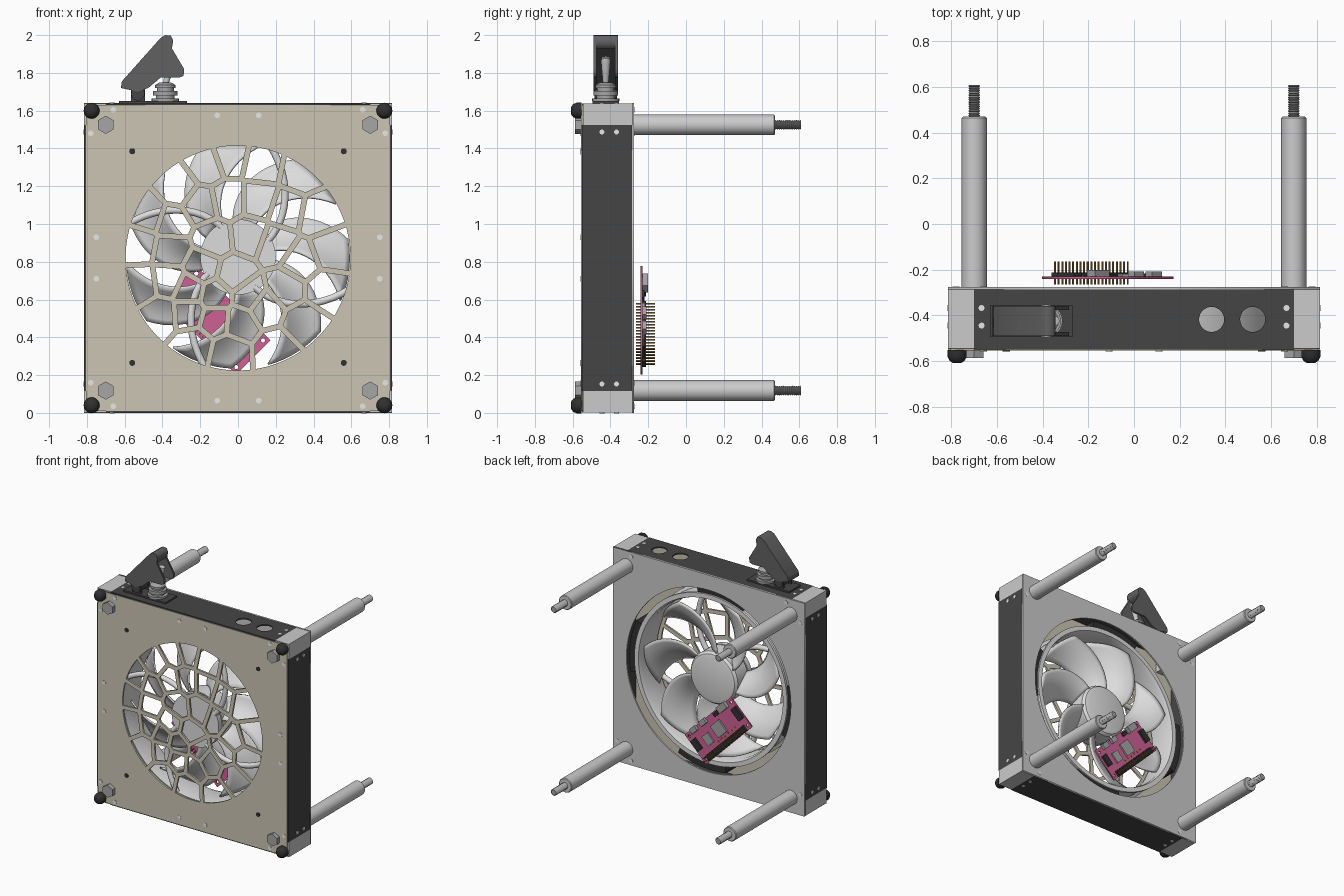
import bpy, bmesh
from math import sin, cos, pi, radians
from mathutils import Matrix, Vector

cube = bpy.data.objects.get("Cube")
if cube:
    bpy.data.objects.remove(cube)


def material(name, r, g, b):
    m = bpy.data.materials.new(name)
    m.use_nodes = True
    m.diffuse_color = (r, g, b, 1)
    m.node_tree.nodes["Principled BSDF"].inputs["Base Color"].default_value = (r, g, b, 1)
    return m


BEIGE = material("beige panel", .60, .56, .45)
METAL = material("aluminium", .60, .60, .60)
DARK = material("dark plate", .06, .06, .06)
RUBBER = material("black rubber", .03, .03, .03)
FAN = material("pale fan plastic", .72, .72, .72)
COVER = material("grey switch cover", .12, .12, .12)
STEEL = material("steel", .38, .38, .38)
PINK = material("pink board", .62, .12, .30)
GOLD = material("gold pins", .42, .22, .05)
WHITE = material("white fixing", .92, .92, .92)

FACE = Matrix.Rotation(pi / 2, 4, 'X')       # drawn plane stands upright
ALONG_Y = Matrix.Rotation(-pi / 2, 4, 'X')   # lathe axis runs front to back
ALONG_X = Matrix.Rotation(pi / 2, 4, 'Y')
UP = Matrix.Identity(4)
MID = 0.825                                  # height of the fan axis
AXIS = Vector((0, 0, MID))


def add(name, mesh, mat, smooth=True):
    ob = bpy.data.objects.new(name, mesh)
    bpy.context.collection.objects.link(ob)
    mesh.materials.clear()
    mesh.materials.append(mat)
    if smooth:
        mesh.shade_smooth()
        mesh.set_sharp_from_angle(angle=radians(35))
    return ob


def finish(name, bm, mat, matrix=UP, smooth=True):
    bmesh.ops.recalc_face_normals(bm, faces=bm.faces)
    bm.transform(matrix)
    mesh = bpy.data.meshes.new(name)
    bm.to_mesh(mesh)
    bm.free()
    return add(name, mesh, mat, smooth)


def boxes(name, mat, items, matrix=UP):
    """Several boxes, each (centre, size), as one object."""
    bm = bmesh.new()
    for centre, size in items:
        m = Matrix.Translation(centre) @ Matrix.Diagonal((*size, 1))
        bmesh.ops.create_cube(bm, size=1, matrix=m)
    return finish(name, bm, mat, matrix, False)


def lathe(name, mat, profile, loc, turn=UP, sides=32):
    """Spin (radius, height) points about an axis."""
    bm = bmesh.new()
    vs = [bm.verts.new((r, 0, h)) for r, h in profile]
    es = [bm.edges.new(pair) for pair in zip(vs, vs[1:])]
    bmesh.ops.spin(bm, geom=vs + es, cent=(0, 0, 0), axis=(0, 0, 1),
                   angle=2 * pi, steps=sides, use_duplicate=False)
    bmesh.ops.remove_doubles(bm, verts=bm.verts, dist=1e-5)
    return finish(name, bm, mat, Matrix.Translation(loc) @ turn)


def rod(name, mat, r, a, b, loc, turn=UP, sides=32):
    return lathe(name, mat, [(0, a), (r, a), (r, b), (0, b)], loc, turn, sides)


def plate(name, mat, outline, thick, loc, holes=(), turn=FACE):
    """Flat sheet with holes, filled from a 2D curve."""
    cu = bpy.data.curves.new(name, 'CURVE')
    cu.dimensions, cu.fill_mode, cu.extrude = '2D', 'BOTH', thick / 2
    for pts in [outline, *holes]:
        s = cu.splines.new('POLY')
        s.points.add(len(pts) - 1)
        for p, (x, y) in zip(s.points, pts):
            p.co = (x, y, 0, 1)
        s.use_cyclic_u = True
    tmp = bpy.data.objects.new(name + " curve", cu)
    bpy.context.collection.objects.link(tmp)
    dg = bpy.context.evaluated_depsgraph_get()
    mesh = bpy.data.meshes.new_from_object(tmp.evaluated_get(dg))
    bpy.data.objects.remove(tmp)
    mesh.transform(Matrix.Translation(loc) @ turn)
    return add(name, mesh, mat, False)


def arc(r, a, b, n, x=0, y=0):
    return [(x + r * cos(a + (b - a) * i / n), y + r * sin(a + (b - a) * i / n)) for i in range(n + 1)]


def circle(r, x=0, y=0, n=64):
    return arc(r, 0, 2 * pi, n, x, y)[:-1]


def rect(w, h):
    return [(-w, -h), (w, -h), (w, h), (-w, h)]


def clip(poly, point, normal):
    """Keep the part of a polygon behind a line."""
    out = []
    for a, b in zip(poly, poly[1:] + poly[:1]):
        da, db = (a - point).dot(normal), (b - point).dot(normal)
        if da <= 0:
            out.append(a)
        if da * db < 0:
            out.append(a.lerp(b, da / (da - db)))
    return out


# Front panel with a cell-pattern grille; cell centres in hundredths
SEEDS = [(6, 12), (-13, 10), (20, 7), (-2, -9), (-19, -5), (-26, -17), (-5, 31), (11, 31), (26, 26),
         (-16, 49), (-5, 53), (13, 49), (33, 45), (-32, 37), (-20, 28), (-47, 23), (-35, 19), (-52, 7),
         (-36, 4), (-51, -14), (-37, -12), (-41, -30), (-26, -29), (-12, -33), (1, -34), (14, -26),
         (25, -16), (33, -2), (49, 4), (42, 23), (46, -17), (35, -34), (20, -49), (-5, -50),
         (-23, -46), (-12, -20), (6, -20)]
seeds = [Vector(s) / 100 for s in SEEDS]
cells = []
for s in seeds:
    cell = [Vector(p) for p in circle(.595, n=120)]
    for o in seeds:
        if o != s:
            n = (o - s).normalized()
            cell = clip(cell, (s + o) / 2 - n * .015, n)
    if len(cell) > 2:
        cells.append(cell)
plate("front_panel", BEIGE, rect(.805, .81), .014, (0, -.548, MID - .005), cells)

# Box shell: back plate, sides, bottom and top with two round openings
plate("back_plate", METAL, rect(.815, .82), .012, (0, -.281, .82), [circle(.70, 0, .005, 96)])
for side in (-1, 1):
    boxes("side_plate", DARK, [((side * .81, -.418, .82), (.01, .265, 1.41))])
boxes("bottom_plate", DARK, [((0, -.418, .006), (1.40, .265, .01))])
plate("top_plate", DARK, rect(.70, .132), .01, (0, -.418, 1.634),
      [circle(.055, .34, 0, 32), circle(.055, .52, 0, 32)], UP)

# Corner blocks, posts, bolts, rubber feet
thread = [(0, .46)]
for i in range(14):
    thread += [(.021, .47 + i * .01), (.026, .475 + i * .01)]
thread += [(.02, .61), (0, .61)]
for sx in (-1, 1):
    for z, sz in ((.118, -1), (1.525, 1)):
        zo = .82 + sz * .761
        boxes("corner_block", METAL, [((sx * .757, -.414, zo), (.116, .262, .116)),
                                      ((sx * .73, -.414, .82 + sz * .73), (.14, .25, .14))])
        at = (sx * .70, 0, z)
        lathe("rear_post", METAL, [(0, -.28), (.055, -.28), (.055, .465), (.05, .47), (0, .47)], at, ALONG_Y)
        lathe("threaded_stud", STEEL, thread, at, ALONG_Y, 20)
        rod("hex_bolt", STEEL, .048, -.587, -.55, at, ALONG_Y @ Matrix.Rotation(pi / 6, 4, 'Z'), 6)
        lathe("rubber_foot", RUBBER, [(0, -.61), (.02, -.608), (.034, -.598), (.042, -.58), (.042, -.552), (0, -.552)],
              (sx * .775, 0, .82 + sz * .78), ALONG_Y)
        # small fixings around each corner
        for x, zz in ((.66, .785), (.78, .66), (.11, .755), (.75, .11)):
            rod("panel_fixing", WHITE, .015, -.558, -.55, (sx * x, 0, .82 + sz * zz), ALONG_Y, 16)
        for x, zz in ((.66, .785), (.78, .66)):
            rod("back_fixing", WHITE, .015, -.28, -.273, (sx * x, 0, .82 + sz * zz), ALONG_Y, 16)
        rod("panel_screw", RUBBER, .016, -.559, -.55, (sx * .56, 0, MID + sz * .56), ALONG_Y, 16)
        for y in (-.445, -.368):
            rod("side_fixing", WHITE, .013, -.003, .003, (sx * .815, y, .82 + sz * .667), ALONG_X, 16)
            rod("edge_fixing", WHITE, .013, -.003, .003, (sx * .668, y, .82 + sz * .819), UP, 16)

# Fan ring, hub and rubber mounting pads
lathe("fan_ring", FAN, [(.61, -.52), (.65, -.52), (.65, -.50), (.628, -.49), (.628, -.33), (.65, -.32),
                        (.65, -.30), (.615, -.30), (.605, -.33), (.605, -.49), (.61, -.52)], AXIS, ALONG_Y, 96)
lathe("fan_hub", FAN, [(0, -.47), (.20, -.47), (.20, -.345), (.185, -.325), (.16, -.318), (0, -.318)],
      AXIS, ALONG_Y, 48)
rod("fan_motor_base", FAN, .2, -.52, -.48, AXIS, ALONG_Y, 48)
for k in range(4):
    a = k * pi / 2 + .12
    plate("mounting_pad", RUBBER, arc(.70, a - .3, a + .3, 16) + arc(.652, a + .3, a - .3, 16),
          .14, (0, -.38, MID))

# Swept, twisted fan blades
BLADES, NR, NC = 7, 14, 8
bm = bmesh.new()
for k in range(BLADES):
    grid = []
    for i in range(NR + 1):
        t = i / NR
        r = .19 + .40 * t
        width = .62 - .06 * t
        row = []
        for j in range(NC + 1):
            s = j / NC
            a = 2 * pi * k / BLADES + .5 - .62 * t ** 1.4 + (s - .5) * width
            y = -.47 + .13 * s + .025 * sin(pi * s) + .015 * t
            row.append(bm.verts.new((r * cos(a), y, MID + r * sin(a))))
        grid.append(row)
    for p, q in zip(grid, grid[1:]):
        for j in range(NC):
            bm.faces.new((p[j], p[j + 1], q[j + 1], q[j]))
blades = finish("fan_blades", bm, FAN)
mod = blades.modifiers.new("thickness", 'SOLIDIFY')
mod.thickness, mod.offset = .012, 0

# Curved struts carrying the motor
for k in range(4):
    cu = bpy.data.curves.new("fan_strut", 'CURVE')
    cu.dimensions, cu.bevel_depth, cu.bevel_resolution = '3D', .02, 3
    sp = cu.splines.new('POLY')
    sp.points.add(12)
    for i, p in enumerate(sp.points):
        t = i / 12
        a, r = k * pi / 2 + .5 + .8 * t, .18 + .44 * t
        p.co = (r * cos(a), -.505, MID + r * sin(a), 1)
    strut = bpy.data.objects.new("fan_strut", cu)
    bpy.context.collection.objects.link(strut)
    cu.materials.append(FAN)

# Controller board, tilted at forty-five degrees
h = .5 ** .5
BOARD = Matrix(((-h, h, 0, -.115), (0, 0, 1, -.235), (h, h, 0, .49), (0, 0, 0, 1)))
plate("board", PINK, rect(.278, .128), .01, (-.115, -.235, .49),
      [circle(.011, x, y, 16) for x in (-.25, .25) for y in (-.1, .1)], BOARD.to_3x3().to_4x4())
pins = [((i - 9.5) * .0225, v, .02) for i in range(20) for v in (-.113, -.09)]
boxes("header_pins", GOLD, [(p, (.006, .006, .10)) for p in pins], BOARD)
boxes("header_base", RUBBER, [((0, -.102, .013), (.45, .045, .018))], BOARD)
boxes("board_chips", STEEL, [((.02, .01, .011), (.10, .10, .014)), ((-.12, .0, .010), (.07, .08, .012)),
                             ((.17, .11, .019), (.09, .05, .028)), ((-.06, .115, .016), (.06, .04, .022)),
                             ((-.17, .115, .016), (.06, .04, .022))], BOARD)
boxes("board_connectors", RUBBER, [((.245, .01, .014), (.05, .10, .018)), ((.08, .105, .010), (.05, .03, .012)),
                                   ((-.235, .02, .012), (.05, .09, .014))], BOARD)
boxes("board_parts", GOLD, [((-.06 + .04 * i, -.058 + .004 * (i % 2), .008), (.016, .01, .008))
                            for i in range(6)], BOARD)

# Guarded toggle switch
SY = -.425
boxes("switch_base", DARK, [((-.45, SY, 1.645), (.36, .14, .012))])
boxes("hinge_bracket", DARK, [((-.53, SY + s * .045, 1.68), (.075, .012, .07)) for s in (-1, 1)])
rod("hinge_pin", DARK, .036, -.06, .06, (-.53, SY, 1.69), ALONG_Y, 24)
guard = [(-.62, 1.72), (-.615, 1.755), (-.41, 1.985), (-.385, 2.0), (-.355, 1.997), (-.343, 1.97),
         (-.35, 1.93), (-.285, 1.82), (-.288, 1.785), (-.31, 1.775), (-.41, 1.775), (-.475, 1.72), (-.53, 1.70)]
for s in (-1, 1):
    plate("guard_side", COVER, guard, .016, (0, SY + s * .057, 0))
plate("guard_spine", COVER, guard[:7] + [(-.385, 1.925), (-.58, 1.72)], .114, (0, SY, 0))
lathe("switch_nut", STEEL, [(0, 1.65), (.072, 1.65), (.072, 1.665), (.05, 1.665), (.05, 1.68), (.065, 1.68),
                            (.065, 1.705), (.045, 1.705), (.045, 1.72), (.055, 1.72), (.055, 1.735),
                            (.03, 1.75), (0, 1.75)], (-.385, SY, 0), UP, 24)
lathe("toggle_lever", METAL, [(0, 0), (.014, 0), (.025, .13), (.022, .15), (0, .155)],
      (-.385, SY, 1.735), Matrix.Rotation(.25, 4, 'Y'), 20)
